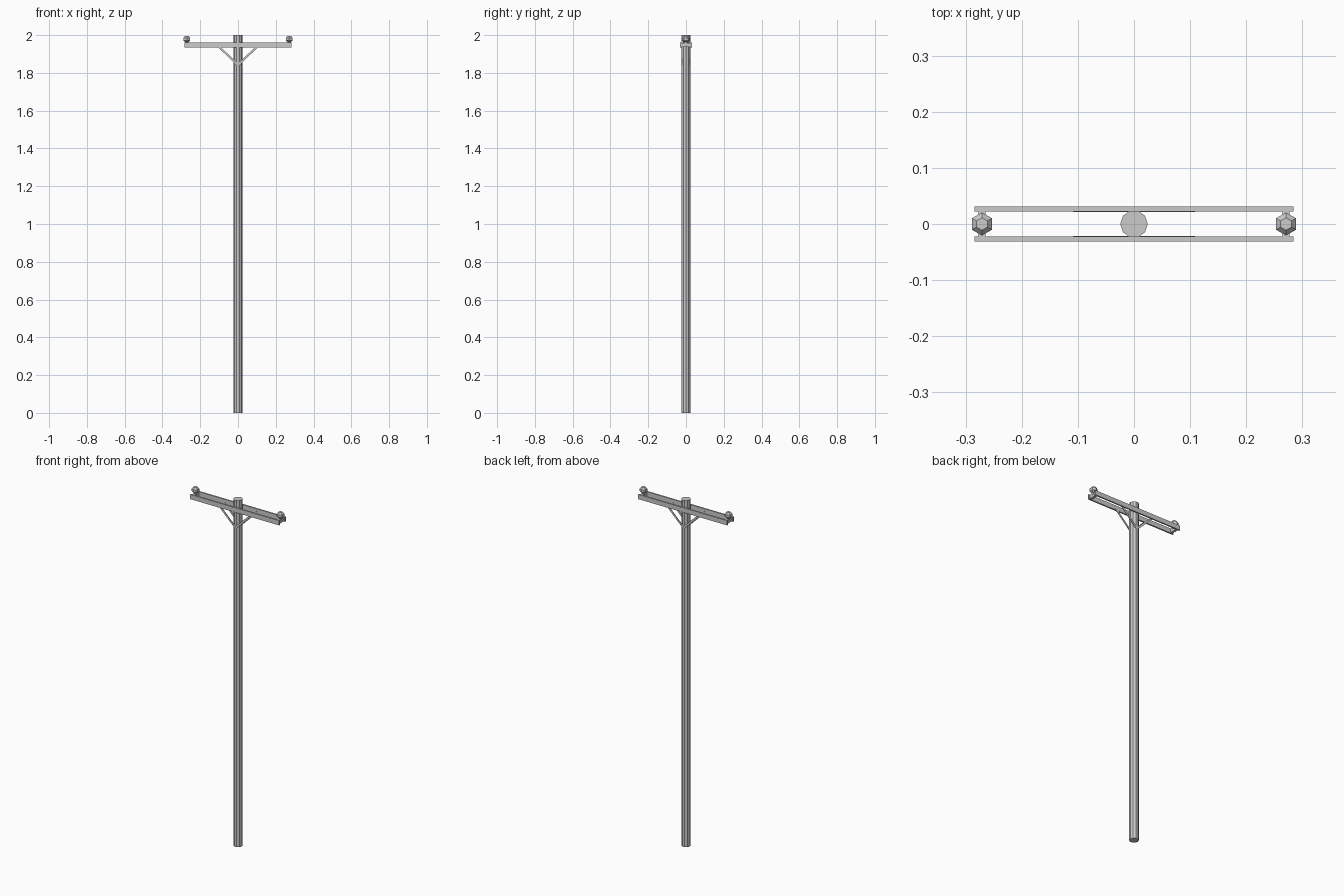
import bpy, bmesh, math
from mathutils import Matrix, Vector

if "Cube" in bpy.data.objects:
    bpy.data.objects.remove(bpy.data.objects["Cube"])


def make(name, bm):
    bmesh.ops.recalc_face_normals(bm, faces=bm.faces)
    me = bpy.data.meshes.new(name)
    bm.to_mesh(me)
    bm.free()
    ob = bpy.data.objects.new(name, me)
    bpy.context.collection.objects.link(ob)
    return ob


def box(name, center, size, angle=0.0):
    """Box rotated about the y axis."""
    bm = bmesh.new()
    bmesh.ops.create_cube(bm, size=1)
    m = (Matrix.Translation(center) @ Matrix.Rotation(angle, 4, 'Y')
         @ Matrix.Diagonal((*size, 1)))
    bmesh.ops.transform(bm, matrix=m, verts=bm.verts)
    return make(name, bm)


def turned(name, x, profile, sides, phase=0.0):
    """Capped low-poly stack of (radius, z) rings."""
    bm = bmesh.new()
    rings = []
    for r, z in profile:
        angles = [phase + 2 * math.pi * i / sides for i in range(sides)]
        rings.append([bm.verts.new((x + r * math.cos(a), r * math.sin(a), z)) for a in angles])
    for lo, hi in zip(rings, rings[1:]):
        for i in range(sides):
            j = (i + 1) % sides
            bm.faces.new((lo[i], lo[j], hi[j], hi[i]))
    bm.faces.new(rings[0][::-1])
    bm.faces.new(rings[-1])
    return make(name, bm)


# Main pole
turned("pole", 0, [(0.0245, 0), (0.0245, 2.0)], 10)

# Twin crossarms, front and back of the pole
for side, sy in (("front", -1), ("back", 1)):
    box(f"{side}_crossarm", (0, sy * 0.0268, 1.947), (0.568, 0.0085, 0.027))
    # Diagonal flat braces, from pole to crossarm
    for hand, sx in (("left", -1), ("right", 1)):
        a = Vector((-sx * 0.003, sy * 0.0225, 1.838))
        b = Vector((sx * 0.105, sy * 0.0225, 1.943))
        d = b - a
        box(f"{side}_{hand}_brace", (a + b) / 2, (d.length, 0.003, 0.011),
            -math.atan2(d.z, d.x))

# Insulators and the pins that carry them between the arms
for hand, sx in (("left", -1), ("right", 1)):
    x = sx * 0.271
    box(f"{hand}_spacer", (x, 0, 1.947), (0.013, 0.046, 0.022))
    turned(f"{hand}_insulator", x,
           [(0.010, 1.95), (0.010, 1.963), (0.0205, 1.971),
            (0.0205, 1.986), (0.011, 1.996)], 6, math.pi / 6)
